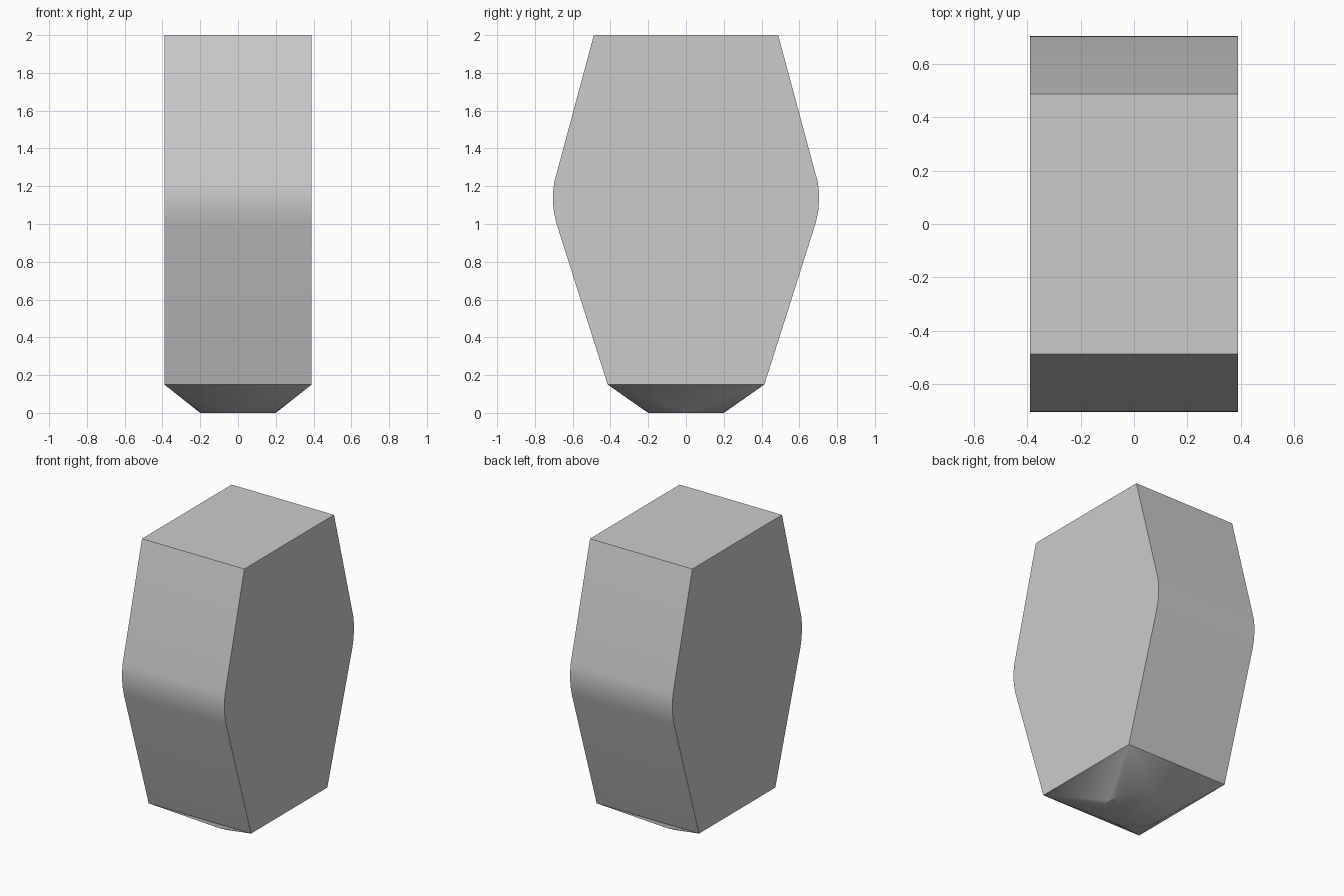
import bpy
import bmesh
import math

cube = bpy.data.objects.get("Cube")
if cube:
    bpy.data.objects.remove(cube, do_unlink=True)

grey = bpy.data.materials.new("neutral grey")
grey.use_nodes = True
colour = (0.6, 0.6, 0.6, 1)
grey.diffuse_color = colour
grey.node_tree.nodes["Principled BSDF"].inputs["Base Color"].default_value = colour

HALF_WIDTH = 0.39
BASE_DEPTH = 0.415
BASE_TOP = 0.15


def finish(bm, name):
    bmesh.ops.recalc_face_normals(bm, faces=bm.faces)
    mesh = bpy.data.meshes.new(name)
    bm.to_mesh(mesh)
    bm.free()
    mesh.materials.append(grey)
    obj = bpy.data.objects.new(name, mesh)
    bpy.context.collection.objects.link(obj)
    return obj


# Faceted body: half profile (depth, height), mirrored and extruded sideways
half = [(BASE_DEPTH, BASE_TOP), (0.685, 1.0), (0.699, 1.06), (0.705, 1.12),
        (0.704, 1.17), (0.698, 1.22), (0.488, 2.0)]
profile = half + [(-y, z) for y, z in reversed(half)]
bm = bmesh.new()
side = bm.faces.new([bm.verts.new((-HALF_WIDTH, y, z)) for y, z in profile])
extruded = bmesh.ops.extrude_face_region(bm, geom=[side], use_keep_orig=True)
moved = [v for v in extruded["geom"] if isinstance(v, bmesh.types.BMVert)]
bmesh.ops.translate(bm, verts=moved, vec=(2 * HALF_WIDTH, 0, 0))

# Replace the flat underside with a taper from the rectangle to a round foot
under = [f for f in bm.faces if all(v.co.z < BASE_TOP + 0.01 for v in f.verts)]
bmesh.ops.delete(bm, geom=under, context="FACES_ONLY")
taper = bmesh.new()
for sx in (-1, 1):
    for sy in (-1, 1):
        taper.verts.new((sx * HALF_WIDTH, sy * BASE_DEPTH, BASE_TOP))
bmesh.ops.create_circle(taper, segments=24, radius=0.2)
bmesh.ops.convex_hull(taper, input=taper.verts[:])
caps = [f for f in taper.faces if all(v.co.z > BASE_TOP - 0.01 for v in f.verts)]
bmesh.ops.delete(taper, geom=caps, context="FACES_ONLY")
loose = [e for e in taper.edges if not e.link_faces]
bmesh.ops.delete(taper, geom=loose, context="EDGES")

body = finish(bm, "faceted_body")
foot = finish(taper, "tapered_foot")

# Weld both parts into one closed shell
bpy.ops.object.select_all(action="DESELECT")
foot.select_set(True)
body.select_set(True)
bpy.context.view_layer.objects.active = body
bpy.ops.object.join()
bm = bmesh.new()
bm.from_mesh(body.data)
bmesh.ops.remove_doubles(bm, verts=bm.verts[:], dist=0.001)
bmesh.ops.recalc_face_normals(bm, faces=bm.faces)
bm.to_mesh(body.data)
bm.free()
bpy.ops.object.shade_smooth_by_angle(angle=math.radians(30))
